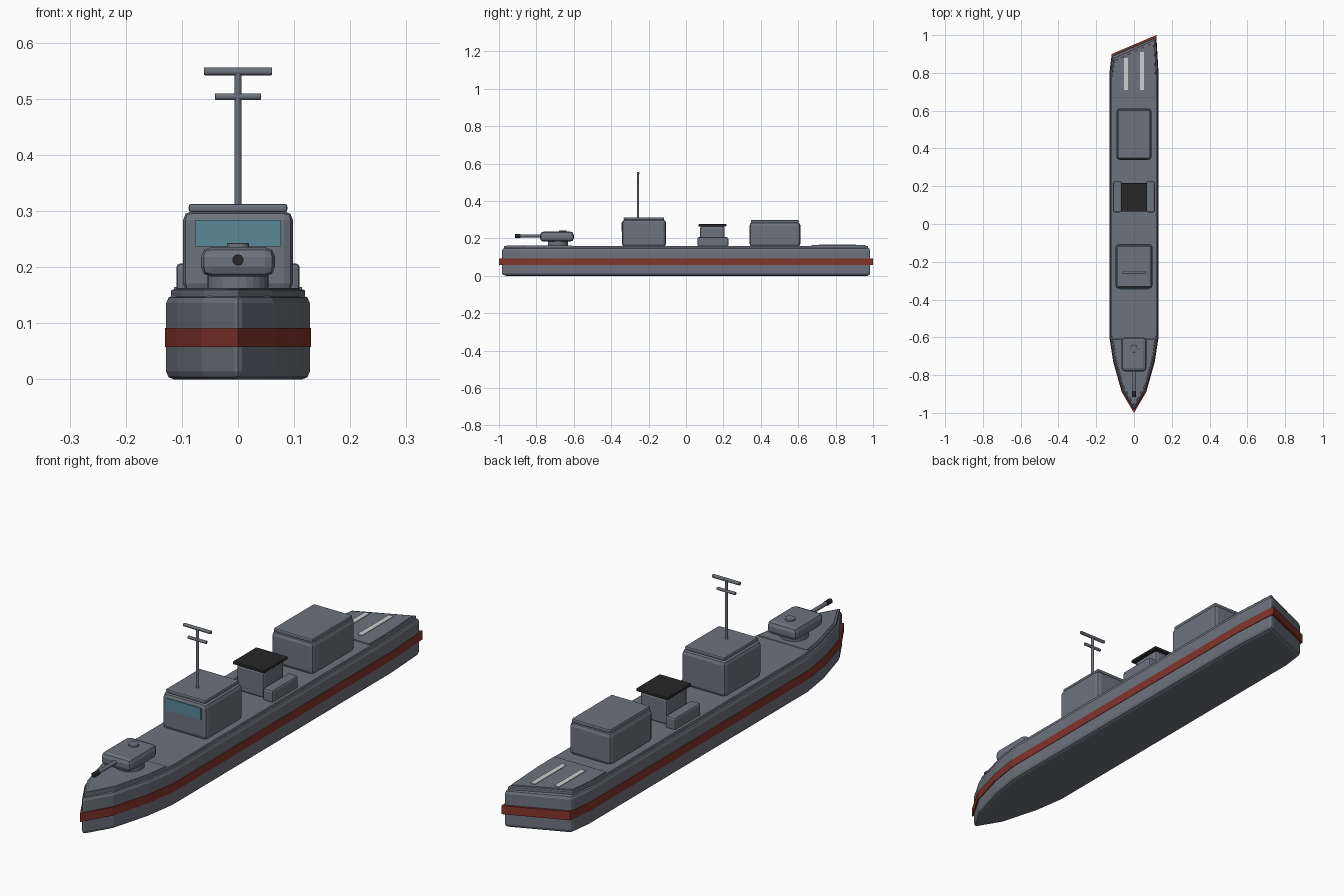
import bpy, bmesh
from mathutils import Matrix, Vector

cube = bpy.data.objects.get("Cube")
if cube:
    bpy.data.objects.remove(cube)


def material(name, r, g, b):
    m = bpy.data.materials.new(name)
    m.use_nodes = True
    m.diffuse_color = (r, g, b, 1)
    m.node_tree.nodes["Principled BSDF"].inputs["Base Color"].default_value = (r, g, b, 1)
    return m


GREY = material("ship grey", 0.155, 0.17, 0.2)
RED = material("waterline red", 0.23, 0.035, 0.025)
BLACK = material("soot black", 0.02, 0.02, 0.02)
GLASS = material("window glass", 0.1, 0.25, 0.31)
WHITE = material("marking white", 0.62, 0.62, 0.62)


def finish(name, bm, mat, bevel=0.0, segments=2):
    bmesh.ops.recalc_face_normals(bm, faces=bm.faces[:])
    mesh = bpy.data.meshes.new(name)
    bm.to_mesh(mesh)
    bm.free()
    mesh.materials.append(mat)
    ob = bpy.data.objects.new(name, mesh)
    bpy.context.collection.objects.link(ob)
    if bevel:
        mod = ob.modifiers.new("Bevel", "BEVEL")
        mod.width, mod.segments = bevel, segments
        mod.limit_method = "ANGLE"
    return ob


def box(name, x, y, z, mat=GREY, bevel=0.0):
    """Box from (low, high) pairs."""
    bm = bmesh.new()
    bmesh.ops.create_cube(bm, size=1)
    for v in bm.verts:
        v.co = [sum(r) / 2 + c * (r[1] - r[0]) for r, c in zip((x, y, z), v.co)]
    return finish(name, bm, mat, bevel)


def rod(name, start, end, radius, mat=GREY, sides=12, bevel=0.0):
    """Cylinder between two points."""
    a, b = Vector(start), Vector(end)
    turn = (b - a).to_track_quat("Z", "Y").to_matrix().to_4x4()
    bm = bmesh.new()
    bmesh.ops.create_cone(bm, cap_ends=True, segments=sides, radius1=radius, radius2=radius,
                          depth=(b - a).length, matrix=Matrix.Translation((a + b) / 2) @ turn)
    return finish(name, bm, mat, bevel)


# Plan of the ship: pointed bow, straight sides, slanted stern
BOW = [(0.065, -0.89), (0.11, -0.73), (0.13, -0.6)]
PLAN = [(0, -1)] + BOW + [(0.13, 0.8), (0.118, 1), (-0.118, 0.9), (-0.13, 0.8)]
PLAN += [(-x, y) for x, y in reversed(BOW)]


def slab(name, sx, sy, z, mat=GREY, bevel=0.0, cut=None):
    """Prism on the ship plan, optionally kept only before or behind a cut (y, side)."""
    bm = bmesh.new()
    face = bm.faces.new([bm.verts.new((x * sx, y * sy, z[0])) for x, y in PLAN])
    up = bmesh.ops.extrude_face_region(bm, geom=[face])["geom"]
    for v in up:
        if isinstance(v, bmesh.types.BMVert):
            v.co.z = z[1]
    if cut:
        geom = bm.verts[:] + bm.edges[:] + bm.faces[:]
        res = bmesh.ops.bisect_plane(bm, geom=geom, plane_co=(0, cut[0], 0),
                                     plane_no=(0, cut[1], 0), clear_outer=True)
        bmesh.ops.contextual_create(bm, geom=[e for e in res["geom_cut"]
                                              if isinstance(e, bmesh.types.BMEdge)])
    return finish(name, bm, mat, bevel)


# Hull and decks
slab("hull", 0.985, 0.99, (0, 0.15), bevel=0.014)
slab("waterline_band", 1, 1, (0.058, 0.092), RED)
slab("main_deck", 0.92, 0.975, (0.145, 0.16), bevel=0.003)
slab("foredeck", 0.88, 0.96, (0.155, 0.163), bevel=0.002, cut=(-0.61, 1))
slab("landing_pad", 0.88, 0.96, (0.155, 0.165), bevel=0.002, cut=(0.67, -1))
for side, end in ((-1, 0.88), (1, 0.91)):
    box("pad_stripe", sorted((side * 0.032, side * 0.053)), (0.71, end), (0.163, 0.1675), WHITE)

# Gun turret
rod("turret_base", (0, -0.685, 0.155), (0, -0.685, 0.188), 0.054, sides=24)
box("turret", (-0.066, 0.066), (-0.78, -0.6), (0.183, 0.236), bevel=0.018)
rod("turret_hatch", (0, -0.66, 0.23), (0, -0.66, 0.243), 0.02, sides=16, bevel=0.002)
rod("gun_barrel", (0, -0.77, 0.213), (0, -0.91, 0.213), 0.008)
rod("gun_muzzle", (0, -0.885, 0.213), (0, -0.915, 0.213), 0.01, BLACK)

# Bridge with window and mast
box("bridge", (-0.098, 0.098), (-0.342, -0.107), (0.155, 0.3), bevel=0.016)
box("bridge_roof", (-0.088, 0.088), (-0.333, -0.117), (0.298, 0.313), bevel=0.005)
box("bridge_window", (-0.077, 0.077), (-0.346, -0.338), (0.237, 0.284), GLASS)
rod("mast", (0, -0.256, 0.31), (0, -0.256, 0.55), 0.006)
rod("upper_yard", (-0.061, -0.256, 0.549), (0.061, -0.256, 0.549), 0.007, bevel=0.002)
rod("lower_yard", (-0.041, -0.256, 0.504), (0.041, -0.256, 0.504), 0.006, bevel=0.002)

# Funnel with side lockers
box("funnel", (-0.06, 0.06), (0.075, 0.207), (0.155, 0.266), bevel=0.012)
box("funnel_cap", (-0.07, 0.07), (0.066, 0.216), (0.264, 0.276), BLACK, bevel=0.003)
for side in (-1, 1):
    box("side_locker", sorted((side * 0.066, side * 0.11)), (0.062, 0.226), (0.155, 0.207),
        bevel=0.008)

# Hangar
box("hangar", (-0.093, 0.093), (0.34, 0.611), (0.155, 0.286), bevel=0.016)
box("hangar_roof", (-0.086, 0.086), (0.348, 0.603), (0.282, 0.298), bevel=0.005)
